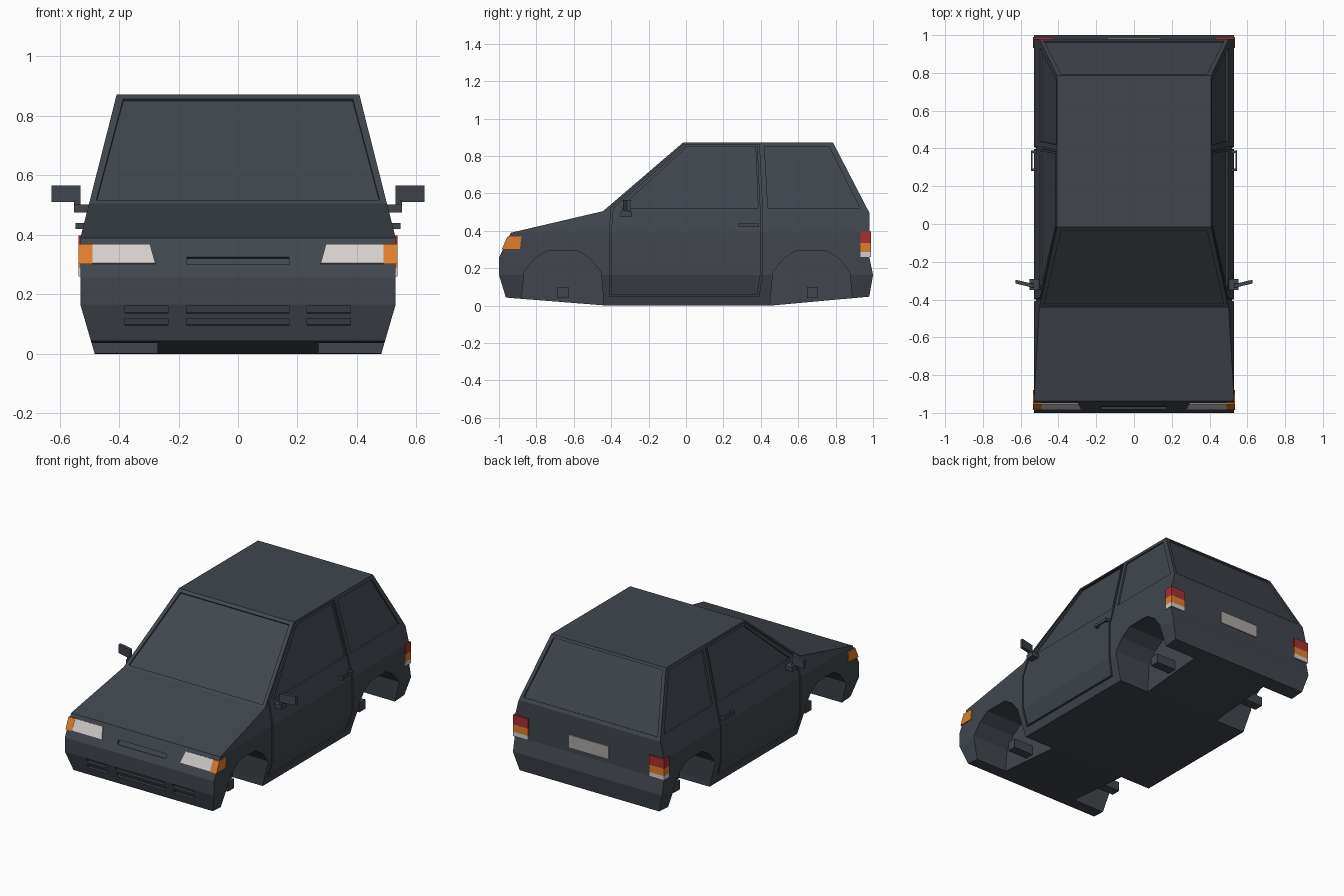
import bpy, bmesh, math
from mathutils import Vector

if "Cube" in bpy.data.objects:
    bpy.data.objects.remove(bpy.data.objects["Cube"])

def material(name, rgb):
    m = bpy.data.materials.new(name)
    m.diffuse_color = (*rgb, 1)
    m.use_nodes = True
    m.node_tree.nodes["Principled BSDF"].inputs["Base Color"].default_value = m.diffuse_color
    return m

BODY = material("charcoal_body", (0.052, 0.062, 0.076))
CLEAR = material("clear_lamp", (0.66, 0.62, 0.60))
ORANGE = material("orange_lamp", (0.74, 0.21, 0.025))
RED = material("red_lamp", (0.40, 0.028, 0.034))
PLATE = material("plate_grey", (0.40, 0.39, 0.37))

# half width of the body at a given height
WIDTHS = [(-1, 0.482), (0, 0.482), (0.165, 0.53), (0.39, 0.53), (0.872, 0.408), (2, 0.12)]

def half_width(z):
    for (z0, w0), (z1, w1) in zip(WIDTHS, WIDTHS[1:]):
        if z <= z1:
            return w0 + (w1 - w0) * (z - z0) / (z1 - z0)

def finish(name, bm, mat=BODY):
    bmesh.ops.recalc_face_normals(bm, faces=bm.faces)
    me = bpy.data.meshes.new(name)
    bm.to_mesh(me)
    bm.free()
    me.materials.append(mat)
    ob = bpy.data.objects.new(name, me)
    bpy.context.collection.objects.link(ob)
    return ob

def loft(name, a, b, mat=BODY):
    """Solid between two matching polygons."""
    bm = bmesh.new()
    va, vb = [bm.verts.new(p) for p in a], [bm.verts.new(p) for p in b]
    bm.faces.new(va)
    bm.faces.new(vb)
    for i in range(len(va)):
        j = (i + 1) % len(va)
        bm.faces.new((va[i], va[j], vb[j], vb[i]))
    return finish(name, bm, mat)

def box(name, x, y, z, mat=BODY):
    ring = [(x[0], y[0]), (x[1], y[0]), (x[1], y[1]), (x[0], y[1])]
    return loft(name, [(p, q, z[0]) for p, q in ring], [(p, q, z[1]) for p, q in ring], mat)

def plate(name, xz, p0, p1, inner, outer, mat=BODY):
    """Slab on the sloped plane through side-view points p0 and p1; xz is its outline."""
    (y0, z0), (y1, z1) = p0, p1
    n = Vector((0, z1 - z0, y0 - y1)).normalized()
    if n.y * y0 < 0:
        n = -n
    pts = [Vector((x, y0 + (y1 - y0) * (z - z0) / (z1 - z0), z)) for x, z in xz]
    return loft(name, [p - n * inner for p in pts], [p + n * outer for p in pts], mat)

def rect(x0, x1, z0, z1):
    return [(x0, z0), (x1, z0), (x1, z1), (x0, z1)]

def side_slab(s, yz, depth):
    return loft("side_cutter", [(s * (half_width(z) - depth), y, z) for y, z in yz],
                [(s * (half_width(z) + 0.05), y, z) for y, z in yz])

def side_ring(s, path, w, depth):
    """Closed groove cutter following the side of the body."""
    pts = [Vector(p) for p in path]
    inner = []
    for i, p in enumerate(pts):
        d0, d1 = (p - pts[i - 1]).normalized(), (pts[(i + 1) % len(pts)] - p).normalized()
        m = Vector((-d0.y - d1.y, d0.x + d1.x)).normalized()
        inner.append(p + m * w / m.dot(Vector((-d0.y, d0.x))))
    bm = bmesh.new()
    rings = [[bm.verts.new((s * (half_width(p.y) + o), p.x, p.y)) for p in ps]
             for ps, o in ((pts, -depth), (pts, 0.05), (inner, 0.05), (inner, -depth))]
    for k in range(4):
        a, b = rings[k], rings[(k + 1) % 4]
        for i in range(len(pts)):
            j = (i + 1) % len(pts)
            bm.faces.new((a[i], a[j], b[j], b[i]))
    return finish("seam_cutter", bm)

# side profile corners
BUMP_LOW, BUMP, NOSE, HOOD = (-0.963, 0.043), (-1, 0.165), (-1, 0.257), (-0.936, 0.39)
COWL, ROOF_F, ROOF_B = (-0.444, 0.505), (-0.016, 0.872), (0.786, 0.872)
BELT, REAR, TAIL, TAIL_LOW = (0.98, 0.497), (0.98, 0.26), (1, 0.165), (0.98, 0.048)
profile = [(-0.42, 0), BUMP_LOW, BUMP, NOSE, HOOD, COWL, ROOF_F, ROOF_B,
           BELT, REAR, TAIL, TAIL_LOW, (0.45, 0)]

# body shell: extruded profile, sliced at the creases, then tapered
body = loft("body", [(-1, y, z) for y, z in profile], [(1, y, z) for y, z in profile])
bm = bmesh.new()
bm.from_mesh(body.data)
for z in (0.165, 0.39):
    bmesh.ops.bisect_plane(bm, geom=bm.verts[:] + bm.edges[:] + bm.faces[:],
                           plane_co=(0, 0, z), plane_no=(0, 0, 1), dist=1e-5)
for v in bm.verts:
    v.co.x = math.copysign(half_width(v.co.z), v.co.x)
bm.to_mesh(body.data)
bm.free()

# cutters: wheel wells, windows, door seams
arch = [(-0.226, -0.1), (-0.218, 0.04), (-0.205, 0.18), (-0.15, 0.25), (-0.08, 0.295),
        (0.08, 0.295), (0.15, 0.25), (0.205, 0.18), (0.218, 0.04), (0.226, -0.1)]
door = [(-0.41, 0.05), (0.39, 0.05), (0.408, 0.165), (0.408, 0.39), (0.408, 0.52),
        (0.392, 0.86), (-0.015, 0.86), (-0.4, 0.525), (-0.41, 0.39), (-0.41, 0.165)]
front_window = [(-0.35, 0.522), (0.385, 0.522), (0.372, 0.847), (0.005, 0.847)]
rear_window = [(0.438, 0.522), (0.93, 0.522), (0.765, 0.85), (0.42, 0.85)]
cutters = []
for s in (-1, 1):
    for c in (-0.66, 0.67):
        cutters.append(loft("well_cutter", [(s * 0.27, c + y, z) for y, z in arch],
                            [(s * 0.7, c + y, z) for y, z in arch]))
    cutters += [side_ring(s, door, 0.01, 0.012),
                side_slab(s, front_window, 0.01), side_slab(s, rear_window, 0.01)]
screen = [(-0.476, 0.518), (0.476, 0.518), (0.386, 0.857), (-0.386, 0.857)]
cutters.append(plate("windshield_cutter", screen, COWL, ROOF_F, 0.01, 0.05))
cutters.append(plate("rear_screen_cutter", screen, ROOF_B, BELT, 0.01, 0.05))
# grille slots
cutters.append(plate("grille_cutter", rect(-0.172, 0.172, 0.30, 0.325), NOSE, HOOD, 0.012, 0.03))
for z in (0.095, 0.136):
    for x0, x1 in ((-0.38, -0.235), (-0.174, 0.172), (0.232, 0.378)):
        cutters.append(plate("slot_cutter", rect(x0, x1, z, z + 0.024), BUMP_LOW, BUMP, 0.012, 0.03))

bpy.context.view_layer.objects.active = body
for c in cutters:
    mod = body.modifiers.new("cut", 'BOOLEAN')
    mod.operation, mod.solver, mod.object = 'DIFFERENCE', 'EXACT', c
    bpy.ops.object.modifier_apply(modifier=mod.name)
for c in cutters:
    bpy.data.objects.remove(c)

def span(s, a, b):
    return tuple(sorted((s * a, s * b)))

for s, side in ((-1, "left"), (1, "right")):
    # headlamps with wrap-around indicators
    plate(side + "_headlamp", [(s * 0.278, 0.302), (s * 0.492, 0.302), (s * 0.492, 0.367), (s * 0.296, 0.367)],
          NOSE, HOOD, 0.002, 0.006, CLEAR)
    wrap = [(-0.985, 0.302), (-0.954, 0.37), (-0.88, 0.37), (-0.888, 0.302)]
    loft(side + "_indicator", [(s * 0.49, y, z) for y, z in wrap],
         [(s * 0.536, y, z) for y, z in wrap], ORANGE)
    # stacked tail lamps
    for name, z0, z1, mat in (("brake", 0.335, 0.397, RED), ("turn", 0.288, 0.335, ORANGE),
                              ("reverse", 0.26, 0.288, CLEAR)):
        box(f"{side}_{name}_lamp", span(s, 0.43, 0.536), (0.932, 0.989), (z0, z1), mat)
    # wing mirror: arm, post and tilted head
    box(side + "_mirror_arm", span(s, 0.49, 0.552), (-0.35, -0.29), (0.475, 0.502))
    box(side + "_mirror_post", span(s, 0.53, 0.552), (-0.34, -0.312), (0.5, 0.515))
    a = [(s * 0.53, -0.338), (s * 0.53, -0.318), (s * 0.628, -0.295), (s * 0.628, -0.315)]
    loft(side + "_mirror_head", [(x, y, 0.51) for x, y in a], [(x, y, 0.566) for x, y in a])
    # door handle
    box(side + "_handle_bar", span(s, 0.537, 0.546), (0.28, 0.39), (0.42, 0.44))
    for y in (0.28, 0.375):
        box(side + "_handle_end", span(s, 0.51, 0.54), (y, y + 0.015), (0.42, 0.44))
    # axle stubs
    for c, end in ((-0.657, "front"), (0.677, "rear")):
        box(f"{side}_{end}_axle_stub", span(s, 0.26, 0.41), (c - 0.03, c + 0.03), (0.04, 0.1))

# rear number plate
plate("number_plate", rect(-0.14, 0.14, 0.292, 0.372), BELT, REAR, 0.002, 0.006, PLATE)
